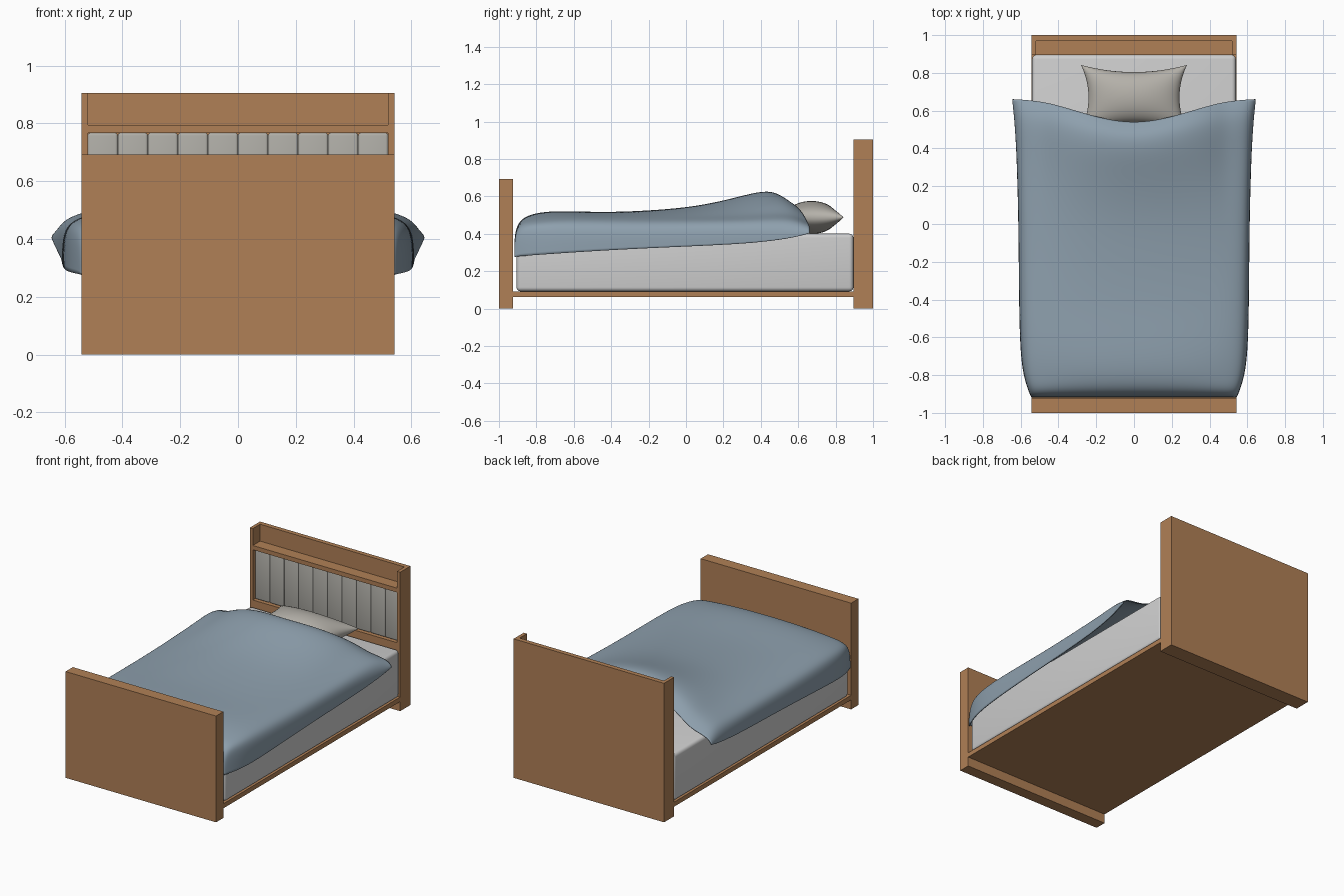
import bpy, bmesh, math

if "Cube" in bpy.data.objects:
    bpy.data.objects.remove(bpy.data.objects["Cube"])

def material(name, rgb):
    m = bpy.data.materials.new(name)
    m.diffuse_color = (*rgb, 1)
    m.use_nodes = True
    m.node_tree.nodes["Principled BSDF"].inputs["Base Color"].default_value = m.diffuse_color
    return m

WOOD = material("warm wood", (0.434, 0.216, 0.093))
SHEET = material("white sheet", (0.62, 0.62, 0.62))
BLUE = material("blue blanket", (0.27, 0.35, 0.42))
LINEN = material("pillow linen", (0.46, 0.44, 0.40))
FABRIC = material("grey upholstery", (0.43, 0.42, 0.385))

def finish(name, bm, mat):
    me = bpy.data.meshes.new(name)
    bm.to_mesh(me)
    bm.free()
    me.materials.append(mat)
    ob = bpy.data.objects.new(name, me)
    bpy.context.collection.objects.link(ob)
    return ob

def smooth(ob):
    for p in ob.data.polygons:
        p.use_smooth = True

def box(name, x0, x1, y0, y1, z0, z1, mat, bevel=0, segs=3):
    bm = bmesh.new()
    bmesh.ops.create_cube(bm, size=1)
    for v in bm.verts:
        v.co = ((x0 + x1) / 2 + v.co.x * (x1 - x0),
                (y0 + y1) / 2 + v.co.y * (y1 - y0),
                (z0 + z1) / 2 + v.co.z * (z1 - z0))
    if bevel:
        bmesh.ops.bevel(bm, geom=bm.edges[:], offset=bevel, segments=segs,
                        profile=0.5, affect='EDGES')
    ob = finish(name, bm, mat)
    if bevel:
        smooth(ob)
    return ob

# Wooden frame
W = 0.542
box("footboard", -W, W, -1.0, -0.925, 0, 0.692, WOOD)
box("base_slab", -W, W, -0.925, 0.895, 0.062, 0.092, WOOD)
box("headboard_back", -W, W, 0.97, 1.0, 0, 0.905, WOOD)
for side, s in (("left", -1), ("right", 1)):
    a, b = sorted((s * 0.52, s * W))
    box("headboard_post_" + side, a, b, 0.895, 0.97, 0, 0.905, WOOD)
box("headboard_shelf", -0.52, 0.52, 0.895, 0.97, 0.767, 0.795, WOOD)
box("headboard_lower_panel", -0.52, 0.52, 0.895, 0.97, 0, 0.44, WOOD)

# Upholstered headboard cushions
for i in range(10):
    x = -0.52 + i * 0.104
    box(f"headboard_cushion_{i + 1}", x, x + 0.104, 0.915, 0.97, 0.44, 0.767,
        FABRIC, 0.009, 3)

# Mattress
box("mattress", -0.539, 0.539, -0.906, 0.895, 0.092, 0.40, SHEET, 0.022, 4)

# Pillow: two puffed grids sharing a pinched seam
N = 32
bm = bmesh.new()
for sign in (1, -1):
    grid = []
    for j in range(N + 1):
        t = math.sin(math.pi / 2 * (2 * j / N - 1))
        row = []
        for i in range(N + 1):
            s = math.sin(math.pi / 2 * (2 * i / N - 1))
            puff = max(0, (1 - s * s) * (1 - t * t)) ** 0.45
            row.append(bm.verts.new((0.28 * s * (1 - 0.14 * (1 - t * t)),
                                     0.67 + 0.172 * t * (1 - 0.22 * (1 - s * s)),
                                     0.487 + sign * 0.088 * puff)))
        grid.append(row)
    for j in range(N):
        for i in range(N):
            q = [grid[j][i], grid[j][i + 1], grid[j + 1][i + 1], grid[j + 1][i]]
            bm.faces.new(q if sign > 0 else q[::-1])
bmesh.ops.remove_doubles(bm, verts=bm.verts, dist=1e-5)
smooth(finish("pillow", bm, LINEN))

# Blanket: draped cross-sections from foot to head
# y, centre z, shoulder z, outer x, outer z, hem z, sweep of the head edge
SECTIONS = [
    (-0.918, 0.462, 0.452, 0.545, 0.39, 0.278, 0),
    (-0.82, 0.512, 0.475, 0.583, 0.41, 0.285, 0),
    (-0.68, 0.524, 0.492, 0.602, 0.41, 0.295, 0),
    (-0.45, 0.514, 0.490, 0.608, 0.41, 0.310, 0),
    (-0.2, 0.523, 0.486, 0.610, 0.41, 0.323, 0),
    (0.05, 0.545, 0.488, 0.613, 0.415, 0.334, 0.01),
    (0.25, 0.590, 0.492, 0.619, 0.42, 0.345, 0.03),
    (0.37, 0.624, 0.500, 0.625, 0.42, 0.358, 0.06),
    (0.47, 0.632, 0.505, 0.635, 0.42, 0.378, 0.10),
    (0.535, 0.578, 0.462, 0.645, 0.415, 0.402, 0.125),
]

def half_section(y, zc, zs, xo, zo, ze, sweep):
    d = zc - zs
    pts = [(0, zc), (0.14, zc - 0.04 * d), (0.28, zc - 0.25 * d),
           (0.40, zc - 0.6 * d), (0.49, zs), (0.5 + (xo - 0.5) * 0.75, zs * 0.7 + zo * 0.3),
           (xo, zo), (xo, ze)]
    out = []
    for x, z in pts:
        u = min(1, x / 0.6)
        out.append((x, y + sweep * u * u * (3 - 2 * u), z))
    return out

rows = [half_section(*s) for s in SECTIONS]
# Drop of the blanket between mattress and footboard
hem = [(x, -0.918, 0.285) for x in (0, 0.14, 0.28, 0.40, 0.49, 0.525, 0.537)]
rows.insert(0, hem + [(0.543, -0.916, 0.275)])
bm = bmesh.new()
grid = []
for r in rows:
    full = [(-x, y, z) for x, y, z in r[:0:-1]] + r
    grid.append([bm.verts.new(p) for p in full])
for a, b in zip(grid, grid[1:]):
    for i in range(len(a) - 1):
        bm.faces.new((a[i], a[i + 1], b[i + 1], b[i]))
blanket = finish("blanket", bm, BLUE)
smooth(blanket)
sub = blanket.modifiers.new("drape", 'SUBSURF')
sub.levels = sub.render_levels = 3
sub.boundary_smooth = 'PRESERVE_CORNERS'
sol = blanket.modifiers.new("thickness", 'SOLIDIFY')
sol.thickness = 0.006
sol.offset = -1
